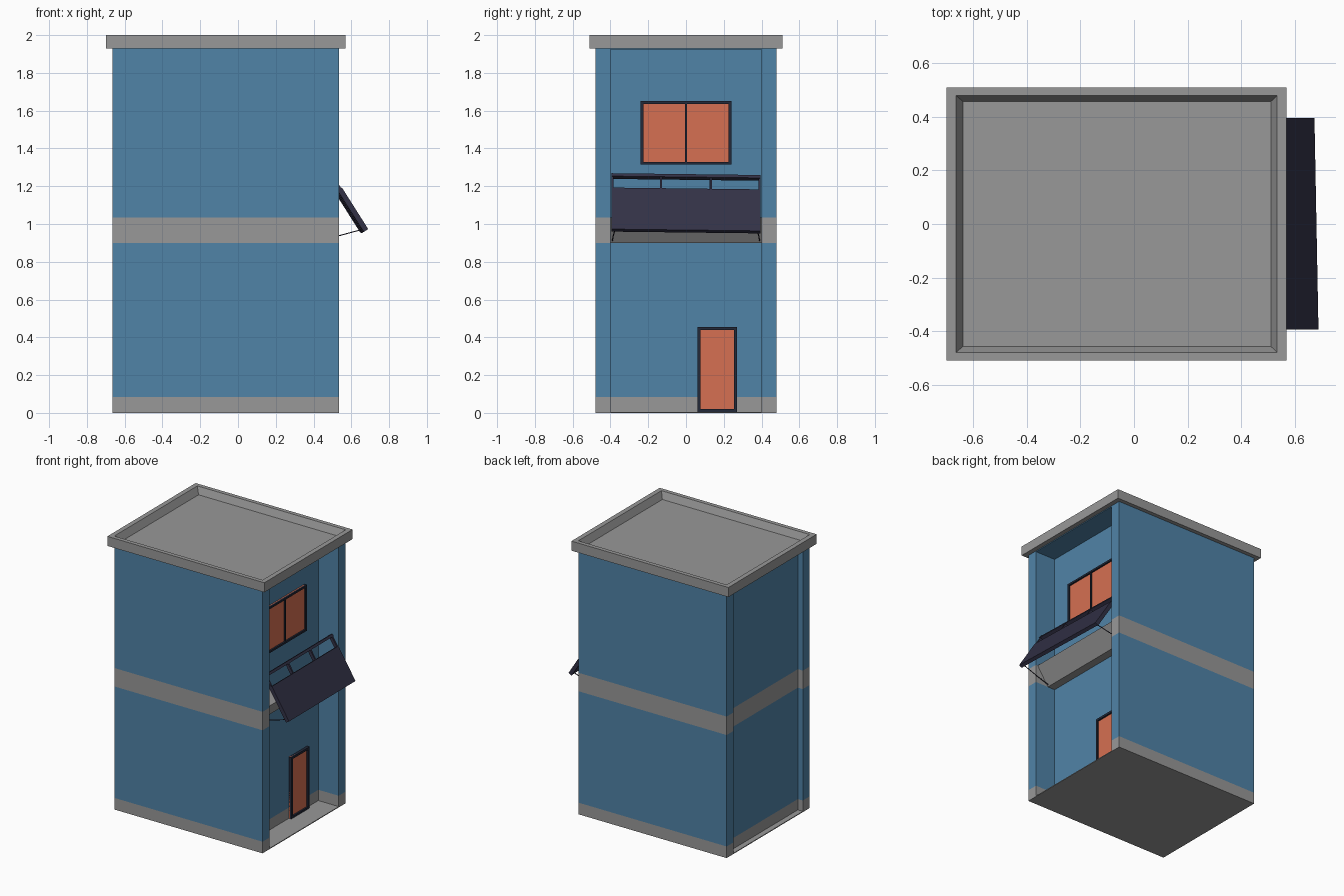
import bpy, bmesh
from mathutils import Matrix, Vector

if "Cube" in bpy.data.objects:
    bpy.data.objects.remove(bpy.data.objects["Cube"])


def material(name, rgb):
    """Flat material from 0-255 display values."""
    lin = [((c / 255 + 0.055) / 1.055) ** 2.4 for c in rgb] + [1]
    m = bpy.data.materials.new(name)
    m.use_nodes = True
    m.diffuse_color = lin
    m.node_tree.nodes["Principled BSDF"].inputs["Base Color"].default_value = lin
    return m


BLUE = material("blue_wall", (80, 131, 167))
GREY = material("grey_concrete", (152, 152, 152))
ORANGE = material("orange_panel", (214, 112, 82))
FRAME = material("dark_frame", (34, 40, 56))
RAIL = material("dark_railing", (50, 49, 70))


def finish(name, bm, *mats):
    bmesh.ops.recalc_face_normals(bm, faces=bm.faces)
    me = bpy.data.meshes.new(name)
    bm.to_mesh(me)
    bm.free()
    for m in mats:
        me.materials.append(m)
    ob = bpy.data.objects.new(name, me)
    bpy.context.collection.objects.link(ob)
    return ob


def add_box(bm, lo, hi, frame=Matrix()):
    lo, hi = Vector(lo), Vector(hi)
    size = Matrix.Diagonal((*(hi - lo), 1))
    bmesh.ops.create_cube(bm, size=1, matrix=frame @ Matrix.Translation((lo + hi) / 2) @ size)


def box(name, lo, hi, mat):
    bm = bmesh.new()
    add_box(bm, lo, hi)
    return finish(name, bm, mat)


LEFT, RIGHT, SIDE, PILLAR = -0.665, 0.535, 0.48, 0.40
WALL, BACK, TOP = 0.37, -0.625, 1.93

# Walls: plan with a recess at each end, extruded through the colour bands
half = [(LEFT, SIDE), (RIGHT, SIDE), (RIGHT, PILLAR), (WALL, PILLAR)]
plan = half + [(x, -y) for x, y in reversed(half)]
plan += [(LEFT, -PILLAR), (BACK, -PILLAR), (BACK, PILLAR), (LEFT, PILLAR)]
levels = [0, 0.085, 0.90, 1.035, TOP]
bm = bmesh.new()
rings = [[bm.verts.new((x, y, z)) for x, y in plan] for z in levels]
for k in range(len(levels) - 1):
    for i in range(len(plan)):
        j = (i + 1) % len(plan)
        f = bm.faces.new((rings[k][i], rings[k][j], rings[k + 1][j], rings[k + 1][i]))
        f.material_index = k % 2
finish("walls", bm, GREY, BLUE)

# Ground slab and the blue ceilings of the recesses
box("ground_slab", (LEFT, -SIDE, 0), (RIGHT, SIDE, 0.006), GREY)
box("front_ceiling", (WALL, -PILLAR, TOP - 0.006), (RIGHT, PILLAR, TOP), BLUE)
box("back_ceiling", (LEFT, -PILLAR, TOP - 0.006), (BACK, PILLAR, TOP), BLUE)

# Balcony slab with a sloping front
bm = bmesh.new()
profile = [(WALL, 1.035), (0.52, 1.035), (0.43, 0.90), (WALL, 0.90)]
face = bm.faces.new([bm.verts.new((x, -PILLAR, z)) for x, z in profile])
ext = bmesh.ops.extrude_face_region(bm, geom=[face])["geom"]
bmesh.ops.translate(bm, vec=(0, 2 * PILLAR, 0), verts=[v for v in ext if isinstance(v, bmesh.types.BMVert)])
finish("balcony_slab", bm, GREY)


# Roof: overhanging tray with a raised rim
def roof_ring(bm, x0, x1, y, z):
    return [bm.verts.new(p) for p in ((x0, -y, z), (x1, -y, z), (x1, y, z), (x0, y, z))]


bm = bmesh.new()
roof = [roof_ring(bm, -0.70, 0.57, 0.51, TOP), roof_ring(bm, -0.70, 0.57, 0.51, 2.0),
        roof_ring(bm, LEFT, RIGHT, SIDE, 2.0), roof_ring(bm, -0.64, 0.512, 0.458, 1.95)]
for a, b in zip(roof, roof[1:]):
    for i in range(4):
        j = (i + 1) % 4
        bm.faces.new((a[i], a[j], b[j], b[i]))
bm.faces.new(roof[0])
bm.faces.new(roof[-1])
finish("roof", bm, GREY)


# Window and door: frame bars around a flat panel
def opening(name, y0, y1, z0, z1, bar, mullions=()):
    box(name + "_panel", (WALL - 0.01, y0, z0), (WALL + 0.008, y1, z1), ORANGE)
    bm = bmesh.new()
    x0, x1 = WALL - 0.01, WALL + 0.02
    for a, b in ((y0, y0 + bar), (y1 - bar, y1)):
        add_box(bm, (x0, a, z0), (x1, b, z1))
    for a, b in ((z0, z0 + bar), (z1 - bar, z1)):
        add_box(bm, (x0, y0 + bar, a), (x1, y1 - bar, b))
    for y in mullions:
        add_box(bm, (x0, y - 0.006, z0 + bar), (x1 - 0.004, y + 0.006, z1 - bar))
    finish(name + "_frame", bm, FRAME)


opening("window", -0.24, 0.24, 1.315, 1.65, 0.014, (0,))
opening("door", 0.06, 0.27, 0.004, 0.455, 0.016)

# Fallen railing: local x runs down the slope, y along it, z outward
down = Vector((0.535, 0, -0.845)).normalized()
out = Vector((-down.z, 0, down.x))
tilt = Matrix((down, (0, 1, 0), out)).transposed().to_4x4()
frame = (Matrix.Translation((0.482, 0, 1.256)) @ Matrix.Rotation(0.019, 4, 'Z')
         @ Matrix.Rotation(-0.012, 4, 'X') @ tilt)
bm = bmesh.new()
add_box(bm, (0, -0.395, -0.013), (0.018, 0.395, 0.015), frame)
add_box(bm, (0.09, -0.395, -0.010), (0.35, 0.395, 0.015), frame)
for y in (-0.389, -0.132, 0.132, 0.389):
    add_box(bm, (0.01, y - 0.006, -0.013), (0.345, y + 0.006, 0.010), frame)
finish("balcony_railing", bm, RAIL)

# Bent stays holding the railing to the slab
for side, name in ((-1, "right_stay"), (1, "left_stay")):
    cu = bpy.data.curves.new(name, 'CURVE')
    cu.dimensions = '3D'
    cu.bevel_depth = 0.003
    cu.bevel_resolution = 1
    sp = cu.splines.new('POLY')
    sp.points.add(2)
    path = [(0.43, 0.39, 0.91), (RIGHT, 0.385, 0.938), (0.66, 0.375, 0.972)]
    for p, (x, y, z) in zip(sp.points, path):
        p.co = (x, side * y, z, 1)
    cu.materials.append(RAIL)
    bpy.context.collection.objects.link(bpy.data.objects.new(name, cu))
